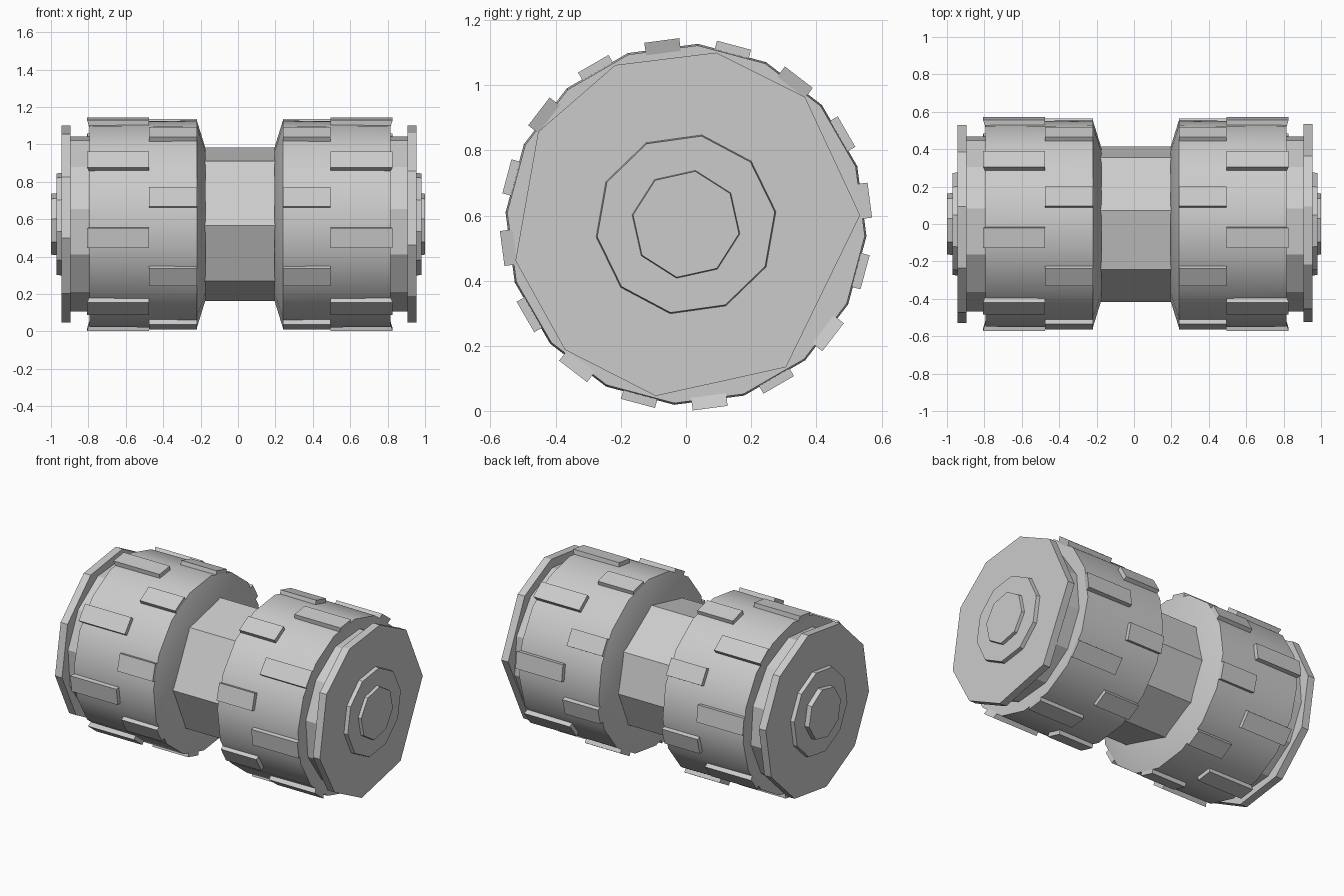
import bpy, bmesh
from math import radians, sin, cos

cube = bpy.data.objects.get("Cube")
if cube:
    bpy.data.objects.remove(cube)

AXIS_Z = 0.573

grey = bpy.data.materials.new("plain_grey")
grey.use_nodes = True
colour = (0.6, 0.6, 0.6, 1)
grey.diffuse_color = colour
grey.node_tree.nodes["Principled BSDF"].inputs["Base Color"].default_value = colour


def ring(bm, x, radius, angles):
    return [bm.verts.new((x, radius * cos(radians(a)), AXIS_Z + radius * sin(radians(a))))
            for a in angles]


def finish(name, bm, smooth=False):
    bmesh.ops.recalc_face_normals(bm, faces=bm.faces)
    mesh = bpy.data.meshes.new(name)
    bm.to_mesh(mesh)
    bm.free()
    mesh.materials.append(grey)
    obj = bpy.data.objects.new(name, mesh)
    bpy.context.collection.objects.link(obj)
    if smooth:
        bpy.ops.object.select_all(action='DESELECT')
        obj.select_set(True)
        bpy.context.view_layer.objects.active = obj
        bpy.ops.object.shade_smooth_by_angle(angle=radians(25))
    return obj


def turned(name, profile, angles, smooth=False):
    """Closed solid with (x, radius) profile and corners at the given angles."""
    bm = bmesh.new()
    rings = [ring(bm, x, r, angles) for x, r in profile]
    n = len(angles)
    for a, b in zip(rings, rings[1:]):
        for i in range(n):
            j = (i + 1) % n
            bm.faces.new((a[i], a[j], b[j], b[i]))
    bm.faces.new(rings[0])
    bm.faces.new(rings[-1])
    return finish(name, bm, smooth)


def even(count, start):
    return [start + 360 * i / count for i in range(count)]


def treads(name, x0, x1, start, lip):
    """Eight raised pads around the drum, each slightly wider at its outer end."""
    bm = bmesh.new()
    for angle in even(8, start):
        a = radians(angle)
        corners = []
        for radius, half, ends in ((0.53, 0.054, (x0, x1)), (0.569, 0.054, (x0, x1 + lip))):
            for x, side in ((ends[0], -1), (ends[1], -1), (ends[1], 1), (ends[0], 1)):
                w = side * half
                corners.append(bm.verts.new((x, radius * cos(a) - w * sin(a),
                                             AXIS_Z + radius * sin(a) + w * cos(a))))
        bm.faces.new(corners[:4])
        bm.faces.new(corners[4:])
        for i in range(4):
            j = (i + 1) % 4
            bm.faces.new((corners[i], corners[j], corners[j + 4], corners[i + 4]))
    finish(name, bm)


# Grip between the two drums
turned("handle", [(-0.2, 0.416), (0.22, 0.416)], [-5, 31, 80, 126, 181, 227, 280, 318])

# Mirrored ends: drum, treads, neck, flange and hub
uneven = [80, 114, 148, 192, 226, 260, 305, 363, 407]
for side, s, shift, rim in (("left", 1, 0.01, uneven), ("right", -1, -0.01, even(10, 80))):
    def at(x):
        return s * x + (0.01 if x < 0.85 else 0.005)

    turned(side + "_drum",
           [(at(0.185), 0.41), (at(0.23), 0.555), (at(0.805), 0.55)],
           even(16, 86.25), smooth=True)
    treads(side + "_inner_treads", at(0.23), at(0.485), 75, 0)
    treads(side + "_outer_treads", at(0.485), at(0.805), 97.5, s * 0.012)
    turned(side + "_neck", [(at(0.79), 0.475), (at(0.92), 0.475)], even(12, 80))
    turned(side + "_flange", [(at(0.9), 0.535), (at(0.95), 0.535)], rim)
    turned(side + "_hub", [(at(0.94), 0.28), (at(0.975), 0.275)], even(10, 80))
    turned(side + "_hub_cap", [(at(0.96), 0.17), (s, 0.165)], even(8, 80))
